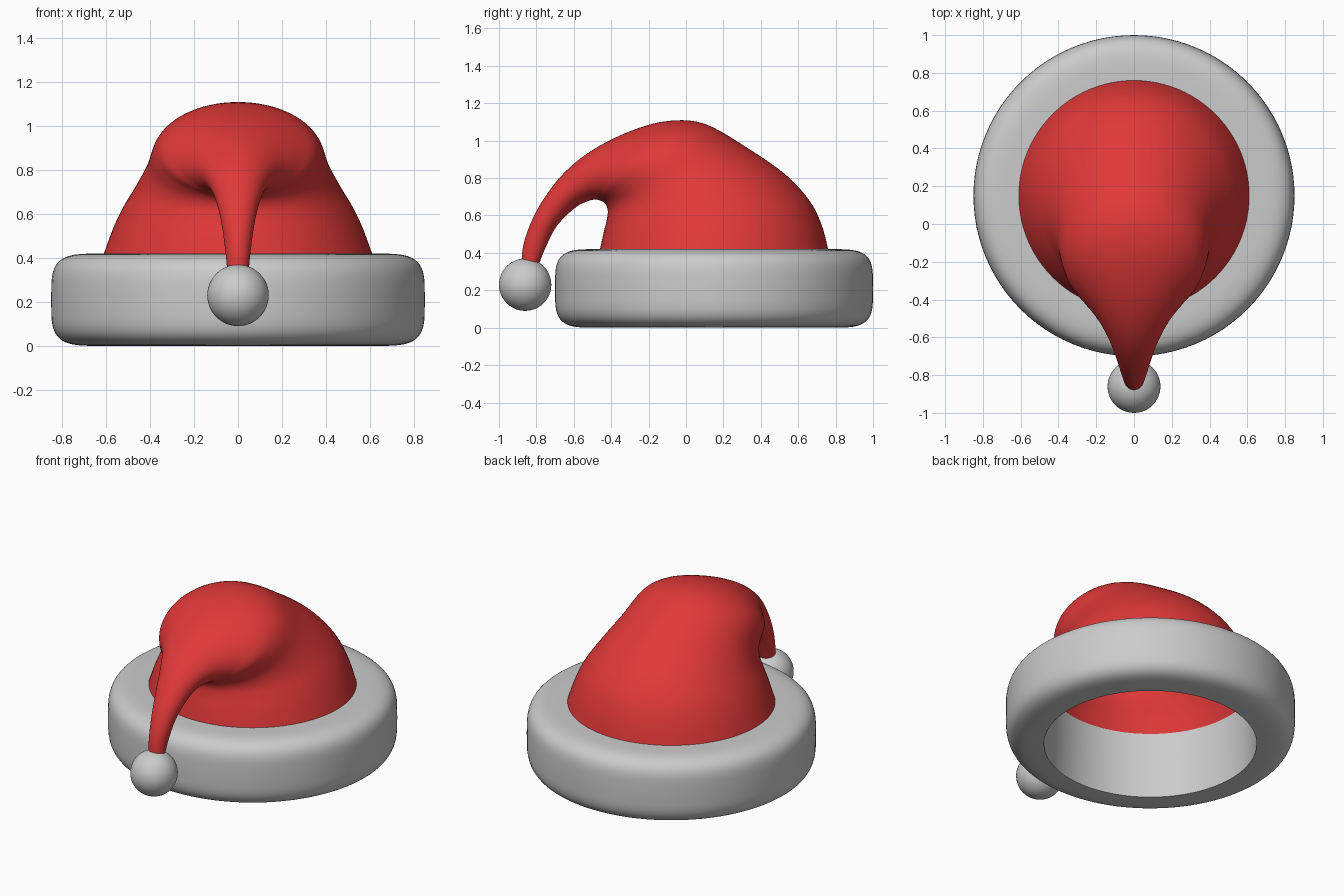
import bpy, bmesh, math
from mathutils import Vector

if "Cube" in bpy.data.objects:
    bpy.data.objects.remove(bpy.data.objects["Cube"])

SEG = 96


def loft(name, rings, closed=False, cap_end=False):
    """Skin a list of equal-length point rings into a smooth object."""
    bm = bmesh.new()
    rows = [[bm.verts.new(p) for p in ring] for ring in rings]
    pairs = list(zip(rows, rows[1:]))
    if closed:
        pairs.append((rows[-1], rows[0]))
    for a, b in pairs:
        n = len(a)
        for i in range(n):
            j = (i + 1) % n
            bm.faces.new((a[i], a[j], b[j], b[i]))
    if cap_end:
        bm.faces.new(rows[-1])
    bmesh.ops.recalc_face_normals(bm, faces=bm.faces)
    mesh = bpy.data.meshes.new(name)
    bm.to_mesh(mesh)
    bm.free()
    obj = bpy.data.objects.new(name, mesh)
    bpy.context.collection.objects.link(obj)
    bpy.ops.object.select_all(action='DESELECT')
    obj.select_set(True)
    bpy.context.view_layer.objects.active = obj
    bpy.ops.object.shade_smooth_by_angle(angle=math.radians(50))
    return obj


def ellipse(center, u, v):
    return [center + u * math.cos(t) + v * math.sin(t)
            for t in (2 * math.pi * i / SEG for i in range(SEG))]


def catmull(p0, p1, p2, p3, t):
    return [0.5 * (2 * b + (c - a) * t + (2 * a - 5 * b + 4 * c - d) * t * t
                   + (3 * b - a - 3 * c + d) * t ** 3)
            for a, b, c, d in zip(p0, p1, p2, p3)]


# Fur brim: half superellipse outside, plain wall inside
profile = []
for i in range(33):
    a = math.pi / 2 - math.pi * i / 32
    c, s = max(math.cos(a), 0.0), math.sin(a)
    profile.append((0.61 + 0.24 * c ** 0.5,
                    0.21 + 0.21 * math.copysign(abs(s) ** 0.5, s)))
profile[-1] = (0.625, 0.0)
loft("fur_brim", [ellipse(Vector((0, 0.15, z)), Vector((r, 0, 0)), Vector((0, r, 0)))
                  for r, z in profile], closed=True)

# Cloth cone, drooping forward: outer y, z, inner y, z, half width
sections = [
    (0.76, 0.42, -0.46, 0.42, 0.61),
    (0.725, 0.55, -0.44, 0.51, 0.57),
    (0.66, 0.68, -0.425, 0.57, 0.525),
    (0.53, 0.82, -0.418, 0.62, 0.465),
    (0.33, 0.96, -0.425, 0.65, 0.415),
    (0.10, 1.09, -0.44, 0.67, 0.385),
    (-0.10, 1.105, -0.465, 0.682, 0.345),
    (-0.30, 1.05, -0.49, 0.685, 0.27),
    (-0.50, 0.95, -0.53, 0.675, 0.185),
    (-0.65, 0.83, -0.58, 0.65, 0.13),
    (-0.76, 0.69, -0.64, 0.60, 0.095),
    (-0.83, 0.56, -0.70, 0.53, 0.073),
    (-0.87, 0.44, -0.75, 0.43, 0.058),
    (-0.88, 0.34, -0.79, 0.33, 0.048),
]
keys = [sections[0]] + sections + [sections[-1]]
fine = [catmull(*keys[k:k + 4], t / 5) for k in range(len(sections) - 1) for t in range(5)]
fine.append(sections[-1])
rings = []
for oy, oz, iy, iz, w in fine:
    outer, inner = Vector((0, oy, oz)), Vector((0, iy, iz))
    rings.append(ellipse((outer + inner) / 2, Vector((w, 0, 0)), (outer - inner) / 2))
cloth = loft("cloth_cone", rings, cap_end=True)
red = bpy.data.materials.new("red_cloth")
red.diffuse_color = (0.75, 0.04, 0.04, 1)
red.use_nodes = True
red.node_tree.nodes["Principled BSDF"].inputs["Base Color"].default_value = red.diffuse_color
cloth.data.materials.append(red)

# Pompom on the tip
bpy.ops.mesh.primitive_uv_sphere_add(segments=48, ring_count=24, radius=0.14,
                                     location=(0, -0.86, 0.23))
bpy.context.object.name = "pompom"
bpy.ops.object.shade_smooth()
